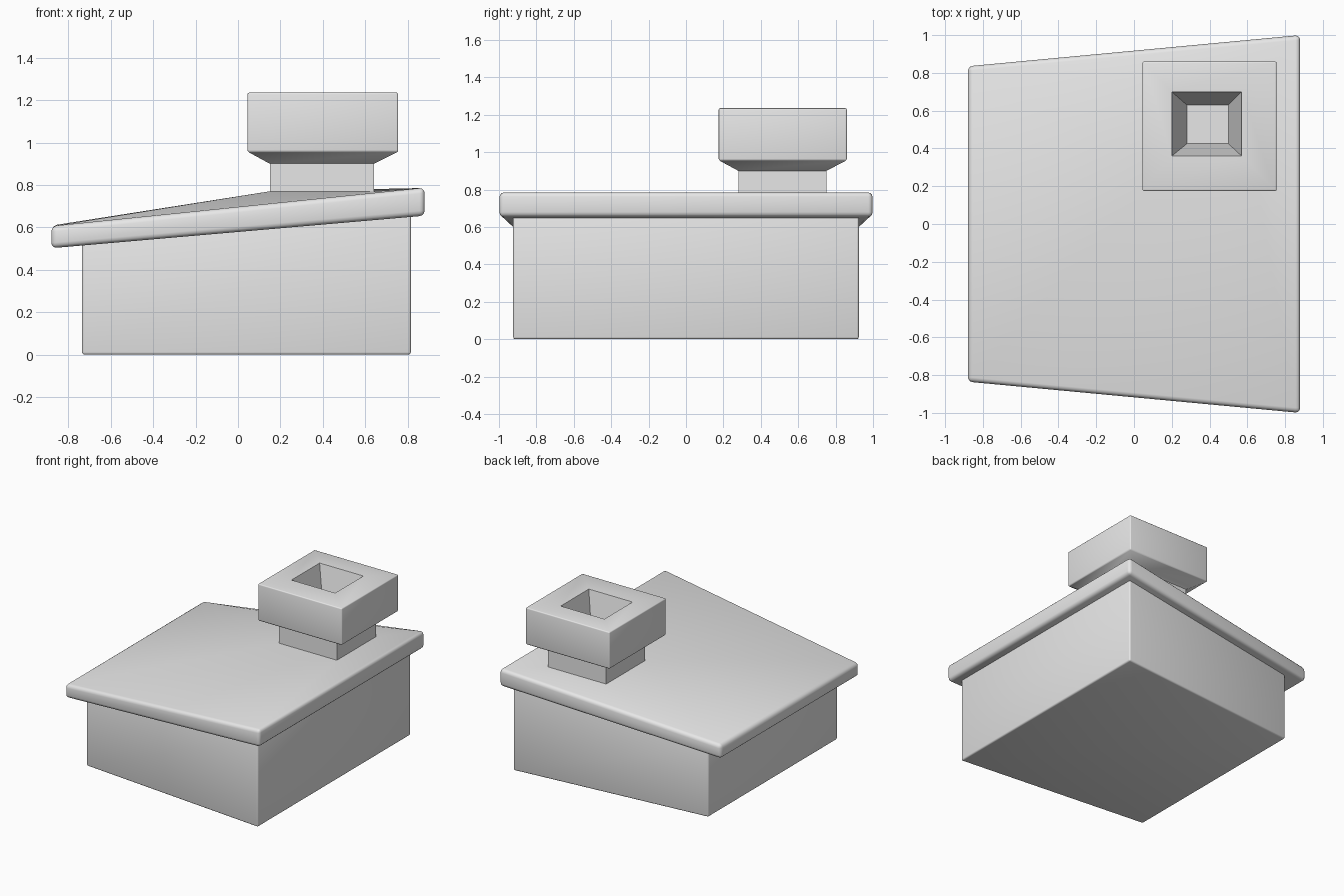
import bpy
import bmesh

if "Cube" in bpy.data.objects:
    bpy.data.objects.remove(bpy.data.objects["Cube"])

grey = bpy.data.materials.new("plain_grey")
grey.use_nodes = True
colour = (0.8, 0.8, 0.8, 1)
grey.diffuse_color = colour
grey.node_tree.nodes["Principled BSDF"].inputs["Base Color"].default_value = colour


def wedge(x0, x1, half0, half1, z0, z1):
    """Ring of four corners, symmetric in y, sloping along x."""
    return [(x0, -half0, z0), (x1, -half1, z1), (x1, half1, z1), (x0, half0, z0)]


def square(x0, x1, y0, y1, z):
    """Level rectangular ring."""
    return [(x0, y0, z), (x1, y0, z), (x1, y1, z), (x0, y1, z)]


def loft(name, rings, radius, rounded, cap_start=True):
    """Skin the rings in order; round the edges lying in the rounded rings."""
    bm = bmesh.new()
    loops = [[bm.verts.new(p) for p in ring] for ring in rings]
    for a, b in zip(loops, loops[1:]):
        for i in range(4):
            j = (i + 1) % 4
            bm.faces.new((a[i], a[j], b[j], b[i]))
    if cap_start:
        bm.faces.new(loops[0][::-1])
    bm.faces.new(loops[-1])
    chosen = {v for k in rounded for v in loops[k]}
    edges = [e for e in bm.edges if all(v in chosen for v in e.verts)]
    bmesh.ops.bevel(bm, geom=edges, offset=radius, segments=3, profile=0.5,
                    affect='EDGES', clamp_overlap=True)
    mesh = bpy.data.meshes.new(name)
    bm.to_mesh(mesh)
    bm.free()
    mesh.materials.append(grey)
    obj = bpy.data.objects.new(name, mesh)
    bpy.context.collection.objects.link(obj)
    bpy.ops.object.select_all(action='DESELECT')
    obj.select_set(True)
    bpy.context.view_layer.objects.active = obj
    bpy.ops.object.shade_smooth_by_angle(angle=0.6)
    return obj


# Walls, wider on the tall side
loft("house_body", [
    wedge(-0.735, 0.815, 0.78, 0.925, 0.005, 0.005),
    wedge(-0.735, 0.815, 0.78, 0.925, 0.54, 0.675),
], 0.012, [0, 1])
bpy.data.objects["house_body"].location.z = -0.005

# Sloping roof slab, drawn up to the foot of the chimney
foot = (0.15, 0.64, 0.28, 0.75)
loft("roof", [
    wedge(-0.88, 0.88, 0.835, 1.0, 0.502, 0.655),
    wedge(-0.88, 0.88, 0.835, 1.0, 0.605, 0.787),
    square(*foot, 0.77),
], 0.025, [0, 1])

# Chimney: neck, flared head and tapering shaft
loft("chimney", [
    square(*foot, 0.76),
    square(*foot, 0.90),
    square(0.045, 0.755, 0.175, 0.86, 0.957),
    square(0.045, 0.755, 0.175, 0.86, 1.235),
    square(0.2, 0.57, 0.36, 0.70, 1.235),
    square(0.28, 0.5, 0.425, 0.63, 0.92),
], 0.008, [2, 3], cap_start=False)
